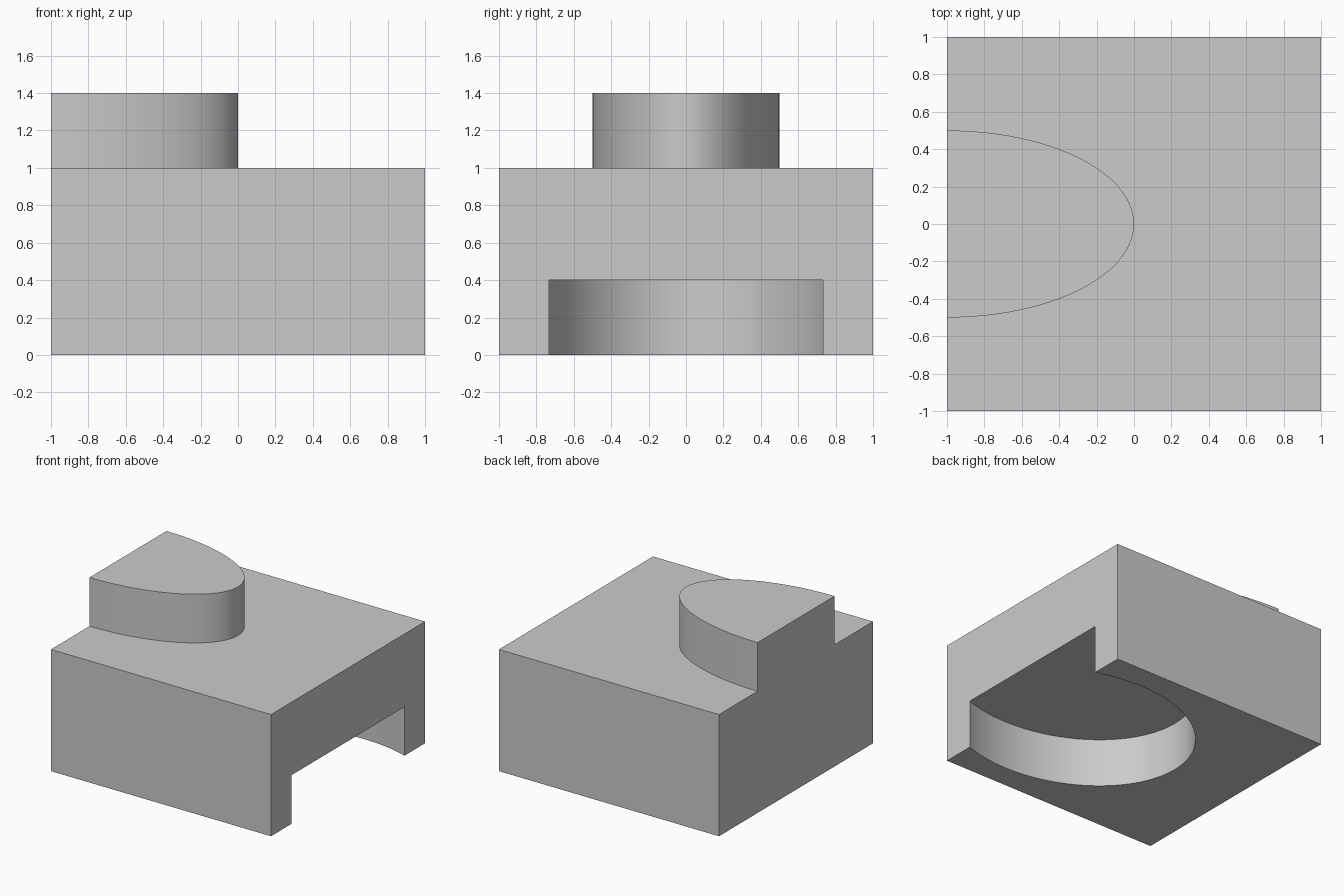
import bpy, bmesh, math

if "Cube" in bpy.data.objects:
    bpy.data.objects.remove(bpy.data.objects["Cube"], do_unlink=True)

grey = bpy.data.materials.new("plain grey")
grey.use_nodes = True
colour = (0.6, 0.6, 0.6, 1)
grey.diffuse_color = colour
grey.node_tree.nodes["Principled BSDF"].inputs["Base Color"].default_value = colour


def prism(name, outline, bottom, top):
    """Extrude a flat outline straight up from bottom to top."""
    bm = bmesh.new()
    base = bm.faces.new([bm.verts.new((x, y, bottom)) for x, y in outline])
    side = bmesh.ops.extrude_face_region(bm, geom=[base], use_keep_orig=True)["geom"]
    verts = [v for v in side if isinstance(v, bmesh.types.BMVert)]
    bmesh.ops.translate(bm, verts=verts, vec=(0, 0, top - bottom))
    bmesh.ops.recalc_face_normals(bm, faces=bm.faces)
    mesh = bpy.data.meshes.new(name)
    bm.to_mesh(mesh)
    bm.free()
    mesh.materials.append(grey)
    obj = bpy.data.objects.new(name, mesh)
    bpy.context.collection.objects.link(obj)
    return obj


def ellipse(cx, rx, ry, start, sweep, steps):
    """Points along an elliptical arc centred on the x axis."""
    angles = [start + sweep * i / steps for i in range(steps + 1)]
    return [(cx + rx * math.cos(a), ry * math.sin(a)) for a in angles]


def combine(target, tool, operation):
    """Apply a boolean and discard its tool."""
    tool.hide_render = True
    mod = target.modifiers.new(operation, 'BOOLEAN')
    mod.operation, mod.object, mod.solver = operation, tool, 'EXACT'
    bpy.ops.object.modifier_apply(modifier=mod.name)
    bpy.data.objects.remove(tool, do_unlink=True)


# Square block
block = prism("block", [(-1, -1), (1, -1), (1, 1), (-1, 1)], 0, 1)
bpy.ops.object.select_all(action='DESELECT')
bpy.context.view_layer.objects.active = block
block.select_set(True)

# Half-ellipse boss on top, flush with the -x side
boss = prism("boss", ellipse(-1, 1, 0.5, -math.pi / 2, math.pi, 64), 0.8, 1.4)
combine(block, boss, 'UNION')

# Elliptical recess underneath, open through the +x side
recess = prism("recess", ellipse(0.6, 1, 0.8, 0, math.tau, 128)[:-1], -0.2, 0.4)
combine(block, recess, 'DIFFERENCE')

bpy.ops.object.shade_smooth_by_angle(angle=math.radians(30))
